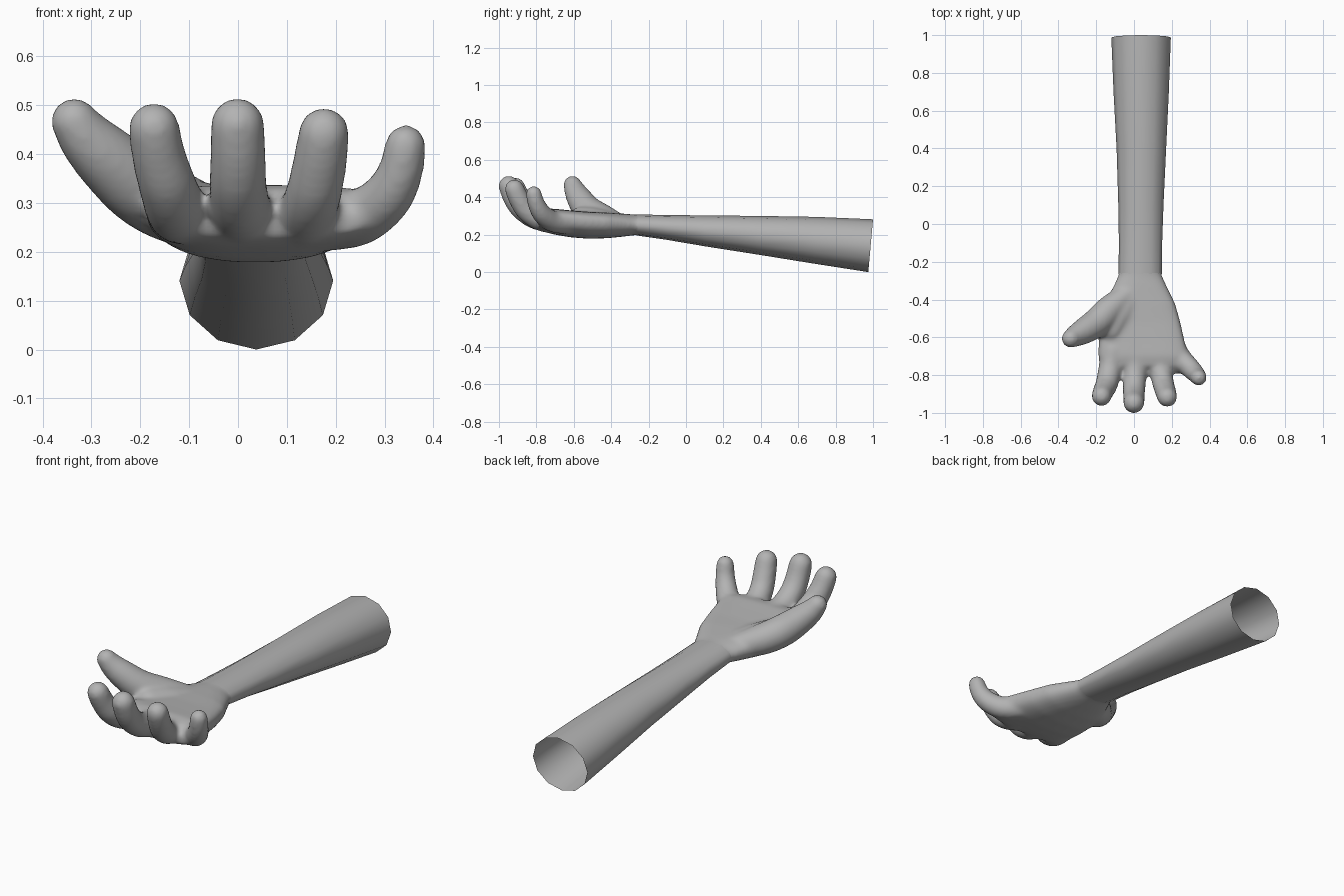
import bpy, bmesh
from math import sin, cos, pi, copysign
from mathutils import Vector

if "Cube" in bpy.data.objects:
    bpy.data.objects.remove(bpy.data.objects["Cube"])


def make_object(name, bm):
    bmesh.ops.recalc_face_normals(bm, faces=bm.faces)
    mesh = bpy.data.meshes.new(name)
    bm.to_mesh(mesh)
    bm.free()
    obj = bpy.data.objects.new(name, mesh)
    bpy.context.collection.objects.link(obj)
    return obj


def loft(bm, rings, capped=True):
    loops = [[bm.verts.new(p) for p in ring] for ring in rings]
    n = len(loops[0])
    for a, b in zip(loops, loops[1:]):
        for i in range(n):
            bm.faces.new((a[i], a[(i + 1) % n], b[(i + 1) % n], b[i]))
    if capped:
        bm.faces.new(loops[0])
        bm.faces.new(loops[-1])


def section(y, x0, x1, z0, z1, n, top=1.0, low=1.0, mid=0.5, slant=0.0):
    """Rounded cross-section; powers below 1 make that half squarer."""
    ring = []
    zc = z0 + (z1 - z0) * mid
    for i in range(n):
        c, s = cos(2 * pi * i / n), sin(2 * pi * i / n)
        p = top if s > 0 else low
        x = (x0 + x1) / 2 + (x1 - x0) / 2 * copysign(abs(c) ** p, c)
        h = z1 - zc if s > 0 else zc - z0
        z = zc + h * copysign(abs(s) ** p, s)
        ring.append((x, y + slant * (z - z1), z))
    return ring


def finger(bm, path, n=20):
    """Round tapering tube through (x, y, z, radius) points with a domed tip."""
    pts = [Vector(p) for p in path]
    ext = [2 * pts[0] - pts[1]] + pts + [2 * pts[-1] - pts[-2]]
    fine = []
    for a, b, c, d in zip(ext, ext[1:], ext[2:], ext[3:]):
        for k in range(6):
            t = k / 6
            fine.append(0.5 * (2 * b + (c - a) * t + (2 * a - 5 * b + 4 * c - d) * t * t
                               + (3 * b - a - 3 * c + d) * t ** 3))
    fine.append(pts[-1])
    end, r = pts[-1].xyz, pts[-1][3]
    tip = (fine[-1].xyz - fine[-2].xyz).normalized()
    for k in range(1, 7):
        a = k / 6.3 * pi / 2
        e = end + tip * r * sin(a)
        fine.append(Vector((e.x, e.y, e.z, r * cos(a))))
    rings = []
    for i, f in enumerate(fine):
        t = (fine[min(i + 1, len(fine) - 1)].xyz - fine[max(i - 1, 0)].xyz).normalized()
        u = t.cross(Vector((1, 0.2, 0))).normalized()
        v = t.cross(u)
        rings.append([f.xyz + f[3] * (u * cos(2 * pi * k / n) + v * sin(2 * pi * k / n))
                      for k in range(n)])
    loft(bm, rings)


# Palm: sections from wrist to knuckles
bm = bmesh.new()
palm = [
    (-0.18, -0.080, 0.145, 0.190, 0.305, 1.0, 1.0, 0.5),
    (-0.27, -0.082, 0.147, 0.198, 0.307, 1.0, 1.0, 0.5),
    (-0.33, -0.110, 0.175, 0.190, 0.312, 0.85, 0.95, 0.55),
    (-0.42, -0.155, 0.218, 0.181, 0.318, 0.7, 0.9, 0.6),
    (-0.52, -0.175, 0.246, 0.178, 0.322, 0.6, 0.9, 0.62),
    (-0.62, -0.188, 0.268, 0.186, 0.330, 0.55, 0.9, 0.62),
    (-0.70, -0.190, 0.290, 0.200, 0.338, 0.6, 0.85, 0.6),
    (-0.75, -0.180, 0.290, 0.212, 0.330, 0.65, 0.8, 0.5),
    (-0.79, -0.150, 0.260, 0.228, 0.290, 0.7, 0.8, 0.5),
]
loft(bm, [section(y, a, b, c, d, 40, t, l, m) for y, a, b, c, d, t, l, m in palm])

# Four fingers, the thumb, and the pad that blends the thumb into the palm
for path in (
    [(-0.11, -0.66, 0.275, 0.062), (-0.126, -0.765, 0.285, 0.063), (-0.144, -0.845, 0.335, 0.060),
     (-0.162, -0.885, 0.395, 0.056), (-0.172, -0.912, 0.453, 0.053)],
    [(0.01, -0.66, 0.270, 0.062), (0.005, -0.790, 0.285, 0.062), (0.0, -0.875, 0.335, 0.060),
     (0.0, -0.920, 0.395, 0.058), (-0.001, -0.947, 0.460, 0.056)],
    [(0.12, -0.66, 0.265, 0.060), (0.138, -0.765, 0.275, 0.060), (0.155, -0.845, 0.320, 0.058),
     (0.168, -0.890, 0.385, 0.056), (0.176, -0.917, 0.443, 0.053)],
    [(0.19, -0.63, 0.262, 0.062), (0.252, -0.715, 0.272, 0.058), (0.305, -0.770, 0.312, 0.053),
     (0.333, -0.800, 0.365, 0.047), (0.343, -0.814, 0.418, 0.043)],
    [(-0.02, -0.36, 0.258, 0.055), (-0.12, -0.445, 0.288, 0.075), (-0.195, -0.520, 0.328, 0.078),
     (-0.262, -0.565, 0.385, 0.070), (-0.310, -0.592, 0.432, 0.059), (-0.335, -0.607, 0.467, 0.049)],
    [(0.0, -0.38, 0.255, 0.060), (-0.07, -0.48, 0.272, 0.070), (-0.12, -0.56, 0.285, 0.066)],
):
    finger(bm, path)
hand = make_object("hand", bm)

# Fuse the hand into one smooth skin
remesh = hand.modifiers.new("fuse", 'REMESH')
remesh.mode = 'VOXEL'
remesh.voxel_size = 0.01
smooth = hand.modifiers.new("soften", 'SMOOTH')
smooth.factor = 0.5
smooth.iterations = 16
bpy.context.view_layer.update()
evaluated = hand.evaluated_get(bpy.context.evaluated_depsgraph_get())
skin = bpy.data.meshes.new_from_object(evaluated)
hand.modifiers.clear()
hand.data = skin

# Open the hand at the wrist where the forearm takes over
bm = bmesh.new()
bm.from_mesh(skin)
bmesh.ops.bisect_plane(bm, geom=bm.verts[:] + bm.edges[:] + bm.faces[:],
                       plane_co=(0, -0.26, 0), plane_no=(0, 1, 0), clear_outer=True)
bm.to_mesh(skin)
bm.free()

# Forearm: open twelve-sided sleeve with a slanted end
bm = bmesh.new()
arm = [
    (-0.265, -0.082, 0.147, 0.196, 0.308, 0),
    (-0.10, -0.080, 0.149, 0.172, 0.305, 0),
    (0.10, -0.083, 0.156, 0.138, 0.303, 0),
    (0.40, -0.092, 0.170, 0.092, 0.300, 0.03),
    (0.70, -0.108, 0.184, 0.045, 0.295, 0.06),
    (1.00, -0.120, 0.195, 0.000, 0.282, 0.09),
]
loft(bm, [section(y, a, b, c, d, 12, slant=s) for y, a, b, c, d, s in arm], capped=False)
forearm = make_object("forearm", bm)

# Mid-grey skin on both parts
grey = bpy.data.materials.new("mid_grey")
grey.diffuse_color = (0.45, 0.45, 0.45, 1)
grey.use_nodes = True
grey.node_tree.nodes["Principled BSDF"].inputs["Base Color"].default_value = grey.diffuse_color
for obj in (hand, forearm):
    obj.data.materials.clear()
    obj.data.materials.append(grey)
    for face in obj.data.polygons:
        face.use_smooth = True
        face.material_index = 0
